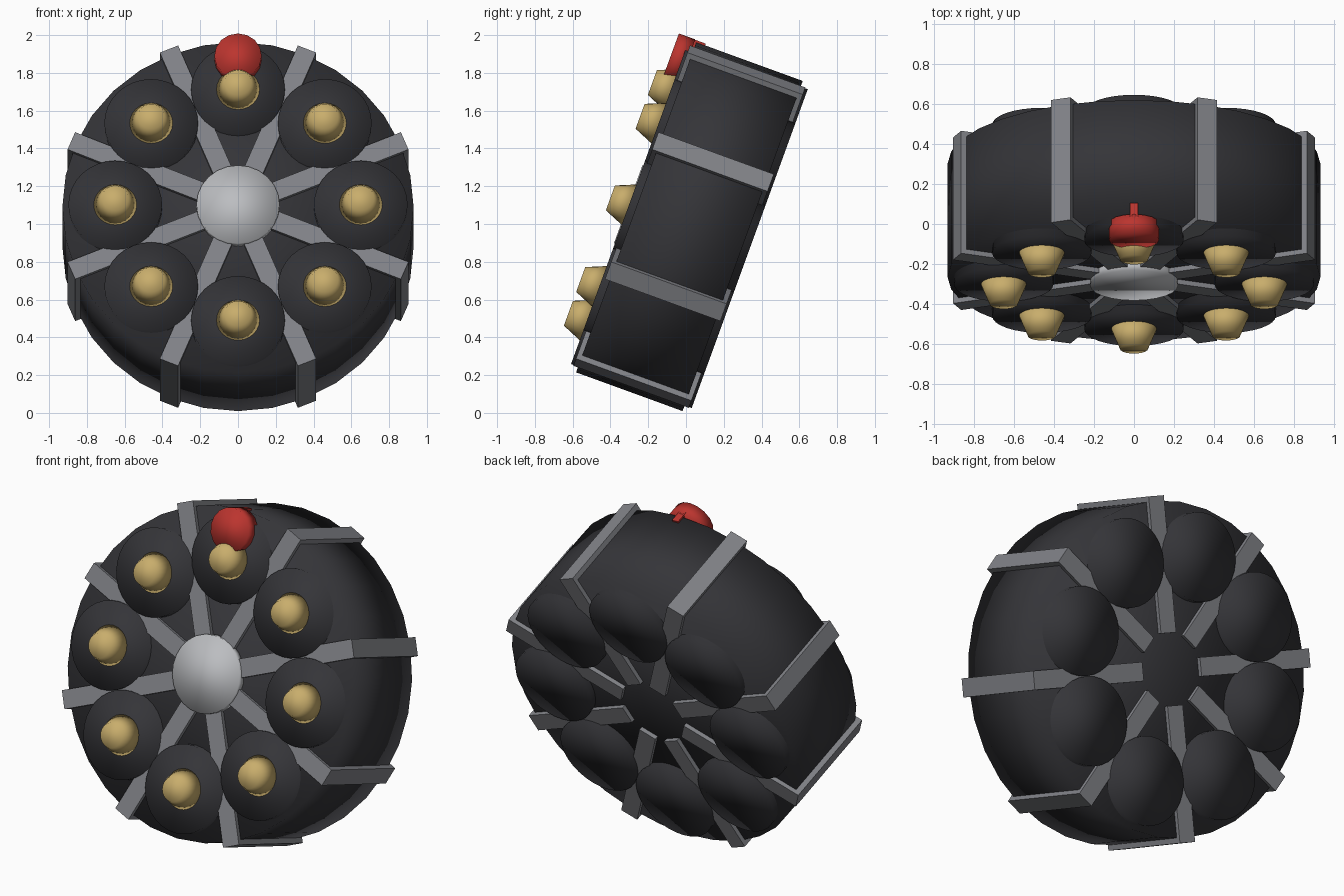
import bpy, bmesh, math
from mathutils import Matrix, Vector

if "Cube" in bpy.data.objects:
    bpy.data.objects.remove(bpy.data.objects["Cube"])

# Whole drum leans back 20 degrees; parts are laid out with the front on -y
TILT = Matrix.Translation((0, 0.018, 0.986)) @ Matrix.Rotation(math.radians(-20), 4, 'X')
CHAMBERS = 8
RING = 0.65


def material(name, rgb):
    m = bpy.data.materials.new(name)
    m.use_nodes = True
    m.diffuse_color = (*rgb, 1)
    bsdf = next(n for n in m.node_tree.nodes if n.type == 'BSDF_PRINCIPLED')
    bsdf.inputs["Base Color"].default_value = (*rgb, 1)
    return m


dark = material("dark gunmetal", (0.035, 0.035, 0.04))
steel = material("strap grey", (0.22, 0.225, 0.245))
silver = material("silver", (0.5, 0.51, 0.53))
brass = material("brass", (0.58, 0.42, 0.15))
red = material("red", (0.5, 0.035, 0.028))


def finish(name, bm, mat, smooth=True):
    bmesh.ops.recalc_face_normals(bm, faces=bm.faces[:])
    for f in bm.faces:
        f.smooth = smooth
    mesh = bpy.data.meshes.new(name)
    bm.to_mesh(mesh)
    bm.free()
    mesh.materials.append(mat)
    obj = bpy.data.objects.new(name, mesh)
    obj.matrix_world = TILT
    bpy.context.collection.objects.link(obj)
    return obj


def add_disc(bm, back, front, r_back, r_front, sides, x=0, z=0):
    """Round or tapered block along the drum axis, depths measured to the front."""
    place = (Matrix.Translation((x, -(back + front) / 2, z))
             @ Matrix.Rotation(math.radians(90), 4, 'X'))
    bmesh.ops.create_cone(bm, cap_ends=True, segments=sides, radius1=r_back,
                          radius2=r_front, depth=front - back, matrix=place)


def add_strap(bm, angle):
    """C-shaped strap: profile in radius and depth, extruded across its width."""
    width = 0.105
    profile = [(0.15, 0.325), (0.955, 0.325), (0.955, -0.325), (0.2, -0.325),
               (0.2, -0.28), (0.9, -0.28), (0.9, 0.28), (0.15, 0.28)]
    turn = Matrix.Rotation(angle, 3, 'Y')
    verts = [bm.verts.new(turn @ Vector((-width / 2, -d, r))) for r, d in profile]
    face = bm.faces.new(verts)
    new = bmesh.ops.extrude_face_region(bm, geom=[face])["geom"]
    bmesh.ops.translate(bm, vec=turn @ Vector((width, 0, 0)),
                        verts=[v for v in new if isinstance(v, bmesh.types.BMVert)])


# Drum body
bm = bmesh.new()
add_disc(bm, -0.3, 0.3, 0.93, 0.93, 32)
finish("drum_body", bm, dark)

# Chambers, bullets and straps around the axis
step = 2 * math.pi / CHAMBERS
chambers, bullets, straps = bmesh.new(), bmesh.new(), bmesh.new()
for i in range(CHAMBERS):
    x, z = RING * math.sin(i * step), RING * math.cos(i * step)
    add_disc(chambers, -0.34, 0.34, 0.248, 0.248, 32, x, z)
    add_disc(bullets, 0.33, 0.445, 0.118, 0.07, 24, x, z)
    add_strap(straps, (i + 0.5) * step)
finish("chambers", chambers, dark)
finish("bullets", bullets, brass)
finish("straps", straps, steel, smooth=False)

# Front hub plate
bm = bmesh.new()
add_disc(bm, 0.29, 0.345, 0.22, 0.22, 24)
finish("hub", bm, silver)

# Red sight at the top, with a thin fin behind it
bm = bmesh.new()
add_disc(bm, 0.31, 0.402, 0.125, 0.125, 16, 0, 0.817)
finish("sight_disc", bm, red)
bm = bmesh.new()
bmesh.ops.create_cube(bm, size=1, matrix=Matrix.Translation((0, -0.29, 0.88))
                      @ Matrix.Diagonal((0.04, 0.08, 0.12, 1)))
finish("sight_fin", bm, red, smooth=False)
